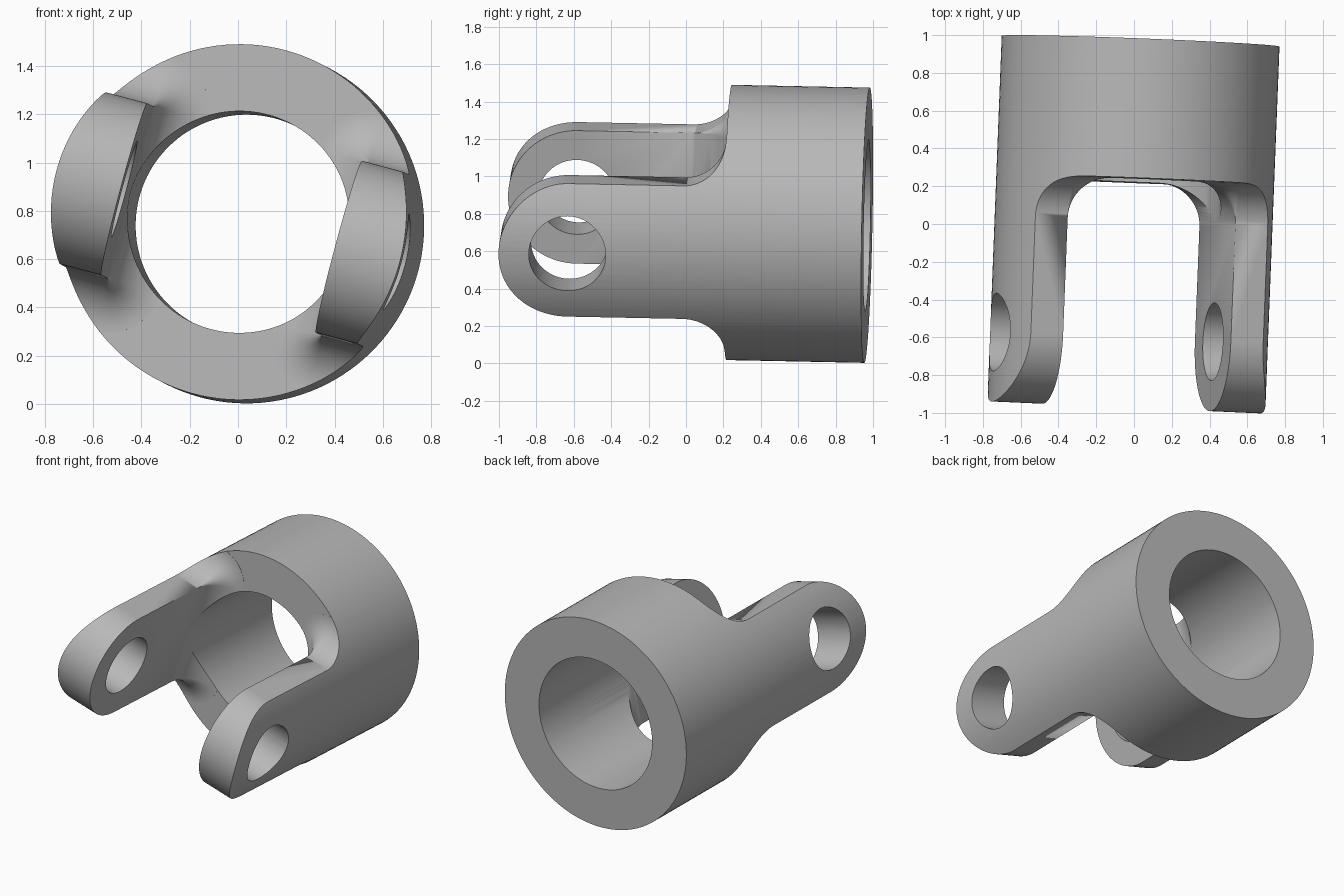
import bpy, bmesh
from math import sin, cos, pi, radians
from mathutils import Vector, Matrix

R = 0.736            # outer radius of the collar
BORE = 0.459         # bore radius
COLLAR = 0.738       # collar length
HALF = R / 2         # half width of an arm
FILLET = 0.22        # blend from arm to collar
INNER = 0.46         # flat inner side of an arm
PIN = 0.206          # pin hole radius
PIN_AT = 1.573       # pin hole distance from the back
ARC = 10             # steps per corner arc
STEPS = 16           # steps per fillet and half tip

cube = bpy.data.objects.get("Cube")
if cube:
    bpy.data.objects.remove(cube, do_unlink=True)

steel = bpy.data.materials.new("plain grey")
steel.use_nodes = True
grey = (0.48, 0.48, 0.48, 1)
steel.diffuse_color = grey
steel.node_tree.nodes["Principled BSDF"].inputs["Base Color"].default_value = grey


def make_object(name, bm):
    bmesh.ops.recalc_face_normals(bm, faces=bm.faces)
    mesh = bpy.data.meshes.new(name)
    bm.to_mesh(mesh)
    bm.free()
    mesh.materials.append(steel)
    obj = bpy.data.objects.new(name, mesh)
    bpy.context.collection.objects.link(obj)
    return obj


def cylinder(name, radius, start, end, axis, sides=128):
    """Closed cylinder between two positions along the x or y axis."""
    bm = bmesh.new()
    bmesh.ops.create_cone(bm, cap_ends=True, segments=sides, radius1=radius,
                          radius2=radius, depth=end - start)
    turn = Matrix.Rotation(pi / 2, 4, "Y" if axis == "x" else "X")
    middle = (start + end) / 2
    shift = (middle, 0, 0) if axis == "x" else (0, middle, 0)
    bm.transform(Matrix.Translation(shift) @ turn)
    return make_object(name, bm)


def outline(bm, y, half, grow):
    """Rectangle across the arm, grown outward with round corners."""
    corners = [(1, half), (INNER, half), (INNER, -half), (1, -half)]
    ring = []
    for i, (x, z) in enumerate(corners):
        for k in range(ARC + 1):
            a = (i + k / ARC) * pi / 2
            ring.append(bm.verts.new((x + grow * cos(a), y, z + grow * sin(a))))
    return ring


def arm(name, side):
    """Flat arm with a rounded tip, flaring into the collar."""
    layers = [(-COLLAR / 2, HALF, FILLET)]
    for i in range(STEPS + 1):
        a = i / STEPS * pi / 2
        layers.append((-COLLAR - 0.001 - FILLET * (1 - cos(a)),
                       HALF, FILLET * (1 - sin(a))))
    for i in range(STEPS * 2 + 1):
        a = i / (STEPS * 2) * pi / 2
        layers.append((-PIN_AT - HALF * sin(a), HALF * cos(a), 0))
    bm = bmesh.new()
    rings = [outline(bm, *layer) for layer in layers]
    bm.faces.new(rings[0])
    n = len(rings[0])
    for lower, upper in zip(rings, rings[1:]):
        for k in range(n):
            j = (k + 1) % n
            bm.faces.new((lower[k], lower[j], upper[j], upper[k]))
    bmesh.ops.remove_doubles(bm, verts=bm.verts, dist=1e-5)
    bmesh.ops.dissolve_degenerate(bm, edges=bm.edges, dist=1e-6)
    if side < 0:
        bm.transform(Matrix.Rotation(pi, 4, "Y"))
    return make_object(name, bm)


def combine(target, tool, operation):
    mod = target.modifiers.new("shape", "BOOLEAN")
    mod.operation = operation
    mod.solver = "EXACT"
    mod.object = tool
    bpy.context.view_layer.objects.active = target
    bpy.ops.object.modifier_apply(modifier=mod.name)
    bpy.data.objects.remove(tool, do_unlink=True)


# Collar blank with both arms, trimmed to the round outside
yoke = cylinder("fork_yoke", R * 1.9, -COLLAR, 0, "y")
for side in (1, -1):
    combine(yoke, arm("arm", side), "UNION")
combine(yoke, cylinder("round_outside", R, -3, 1, "y"), "INTERSECT")

# Bore through the collar and pin hole across the arms
combine(yoke, cylinder("bore", BORE, -3, 1, "y"), "DIFFERENCE")
hole = cylinder("pin_hole", PIN, -2, 2, "x", 64)
hole.data.transform(Matrix.Translation((0, -PIN_AT, 0)))
combine(yoke, hole, "DIFFERENCE")

# Smooth curved sides, flat faces kept crisp
bpy.ops.object.select_all(action="DESELECT")
yoke.select_set(True)
bpy.context.view_layer.objects.active = yoke
bpy.ops.object.shade_smooth_by_angle(angle=radians(30))
normals = yoke.modifiers.new("even_normals", "WEIGHTED_NORMAL")
normals.keep_sharp = True

# Slight lean and roll of the whole part
along = Vector((0.039, 1, -0.02)).normalized()
across = Vector((cos(radians(15)), 0, -sin(radians(15))))
across = (across - along * across.dot(along)).normalized()
up = across.cross(along)
place = Matrix((across, along, up)).transposed().to_4x4()
yoke.matrix_world = Matrix.Translation((0.035, 0.968, 0.739)) @ place
